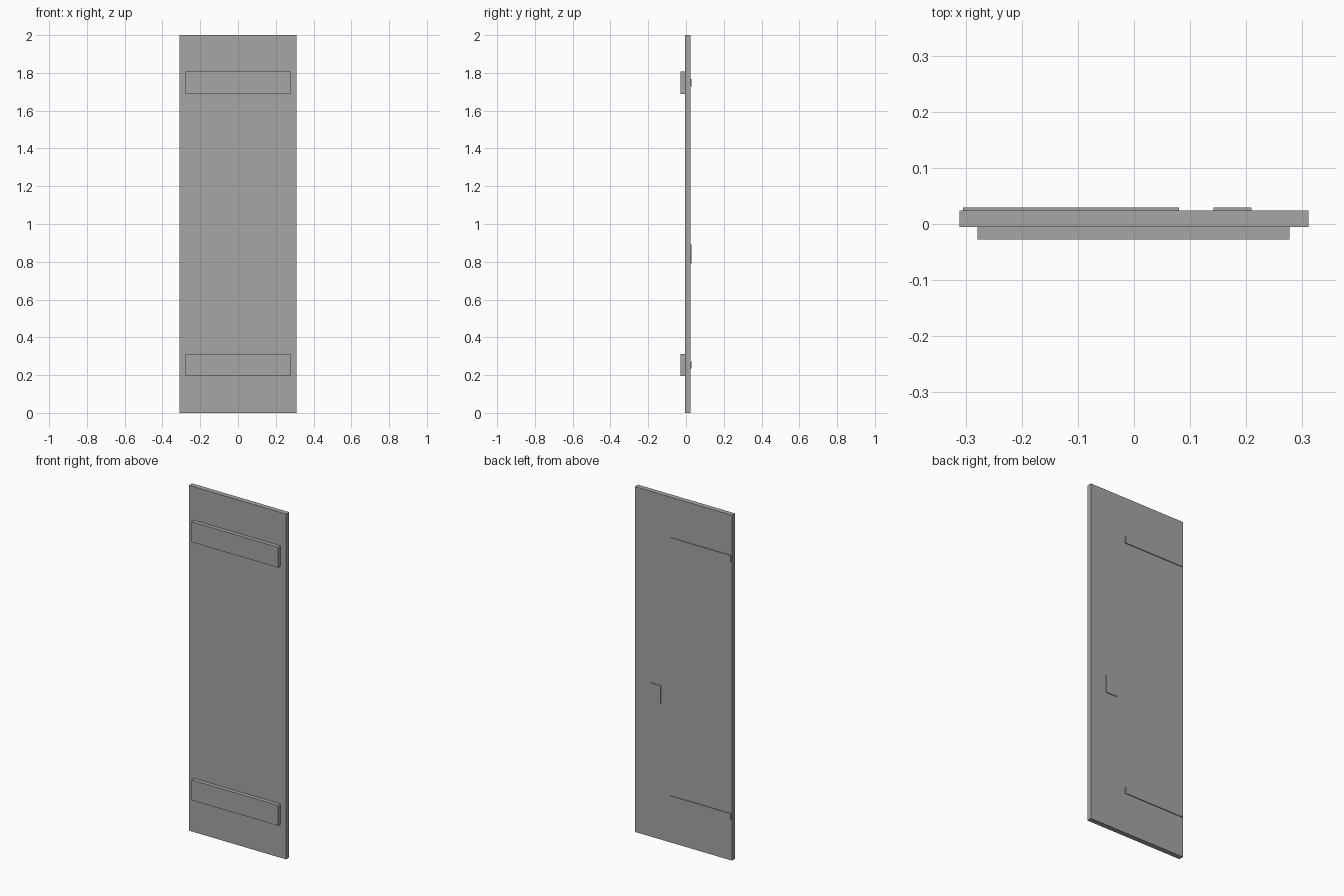
import bpy
import bmesh
from mathutils import Vector

cube = bpy.data.objects.get("Cube")
if cube:
    bpy.data.objects.remove(cube, do_unlink=True)

# Single flat grey
grey = bpy.data.materials.new("plain grey")
grey.use_nodes = True
colour = (0.38, 0.38, 0.38, 1)
grey.diffuse_color = colour
grey.node_tree.nodes["Principled BSDF"].inputs["Base Color"].default_value = colour


def box(name, x, y, z):
    """Box spanning the given (low, high) range on each axis."""
    bm = bmesh.new()
    bmesh.ops.create_cube(bm, size=1)
    size = Vector([r[1] - r[0] for r in (x, y, z)])
    middle = Vector([(r[0] + r[1]) / 2 for r in (x, y, z)])
    bmesh.ops.scale(bm, vec=size, verts=bm.verts)
    bmesh.ops.translate(bm, vec=middle, verts=bm.verts)
    mesh = bpy.data.meshes.new(name)
    bm.to_mesh(mesh)
    bm.free()
    mesh.materials.append(grey)
    obj = bpy.data.objects.new(name, mesh)
    bpy.context.collection.objects.link(obj)
    return obj


FRONT, BACK = -0.005, 0.024  # faces of the door panel

# Door panel
box("door_panel", (-0.311, 0.311), (FRONT, BACK), (0, 2))

# Cross battens on the front, strap hinges on the back
for label, z in (("lower", 0.253), ("upper", 1.748)):
    box(label + "_batten", (-0.279, 0.277), (-0.028, FRONT), (z - 0.059, z + 0.059))
    box(label + "_hinge_strap", (-0.305, 0.08), (BACK, 0.029), (z - 0.019, z + 0.019))

# Latch plate on the back
box("latch_plate", (0.142, 0.209), (BACK, 0.029), (0.79, 0.892))
